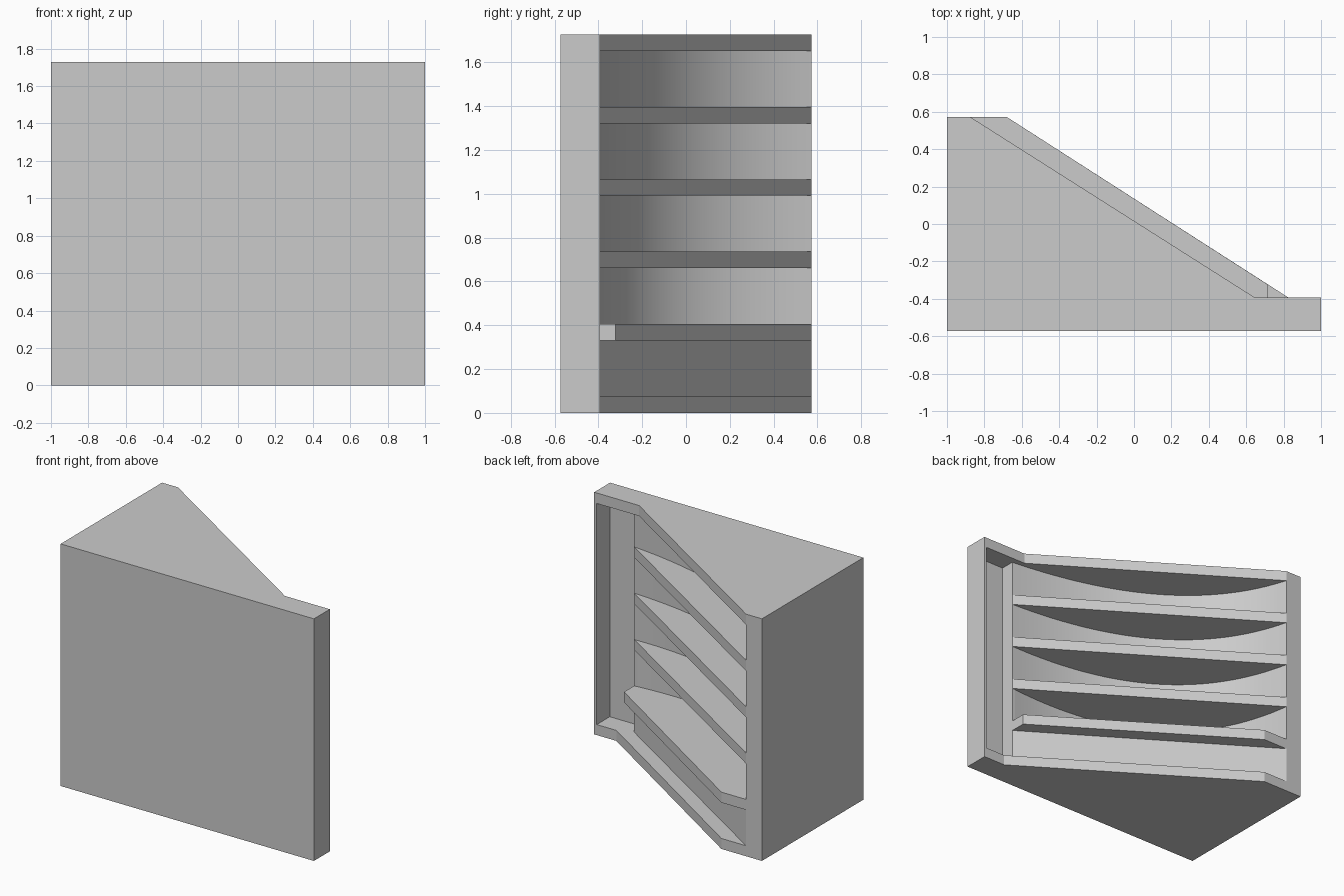
import bpy
import bmesh
import math
from mathutils import Vector

if "Cube" in bpy.data.objects:
    bpy.data.objects.remove(bpy.data.objects["Cube"], do_unlink=True)

# Single grey finish
grey = bpy.data.materials.new("light_grey")
grey.use_nodes = True
tone = (0.6, 0.6, 0.6, 1)
grey.diffuse_color = tone
grey.node_tree.nodes["Principled BSDF"].inputs["Base Color"].default_value = tone

DEPTH, HEIGHT = 0.572, 1.728
BOARD = 0.075                       # board thickness
INNER_Y = -0.54                     # inside of the front panel
LEFT = Vector((-0.875, DEPTH))      # ends of the diagonal shelf line
RIGHT = Vector((0.715, -0.437))


def prism(name, outline, z0, z1):
    """Extrude a plan outline between two heights."""
    bm = bmesh.new()
    face = bm.faces.new([bm.verts.new((p[0], p[1], z0)) for p in outline])
    top = bmesh.ops.extrude_face_region(bm, geom=[face])["geom"]
    verts = [v for v in top if isinstance(v, bmesh.types.BMVert)]
    bmesh.ops.translate(bm, vec=(0, 0, z1 - z0), verts=verts)
    bmesh.ops.recalc_face_normals(bm, faces=bm.faces)
    mesh = bpy.data.meshes.new(name)
    bm.to_mesh(mesh)
    bm.free()
    mesh.materials.append(grey)
    obj = bpy.data.objects.new(name, mesh)
    bpy.context.collection.objects.link(obj)
    return obj


def carve(target, outline, z0, z1):
    """Cut a prism out of the target and discard the cutter."""
    cutter = prism("cutter", outline, z0, z1)
    cutter.hide_render = True
    mod = target.modifiers.new("carve", "BOOLEAN")
    mod.operation, mod.solver, mod.object = "DIFFERENCE", "EXACT", cutter
    bpy.context.view_layer.objects.active = target
    bpy.ops.object.modifier_apply(modifier=mod.name)
    bpy.data.objects.remove(cutter, do_unlink=True)


# Cabinet shell: wide base, narrower top, hollow inside with an open recess
shell = prism("cabinet_shell", [(-1, -DEPTH), (1, -DEPTH), (1, -0.393), (0.825, -0.393),
                                (-0.68, DEPTH), (-1, DEPTH)], 0, HEIGHT)
slope = (RIGHT - LEFT) * 0.1
cut_start = LEFT - slope
cut_end = LEFT.lerp(RIGHT, (DEPTH + 0.393) / (LEFT.y - RIGHT.y))
carve(shell, [cut_start, cut_end, (1.2, -0.393), (1.2, 0.8), (cut_start.x, 0.8)],
      BOARD, HEIGHT + 0.1)
carve(shell, [(0.98, INNER_Y), (0.98, 0.8), (LEFT.x, 0.8), (LEFT.x, INNER_Y)],
      BOARD, HEIGHT - BOARD)

# Partition between the shelves and the end recess
prism("partition", [(0.69, INNER_Y), (0.716, INNER_Y), (0.716, RIGHT.y), (0.69, RIGHT.y)],
      BOARD, HEIGHT - BOARD)

# Shelves, the lowest one deeper than the rest
inner_corners = [(RIGHT.x, INNER_Y), (LEFT.x, INNER_Y)]
pitch = (HEIGHT - BOARD) / 5
for i in range(1, 5):
    z = i * pitch
    edge = [LEFT, (-0.68, DEPTH), (RIGHT.x, -0.323)] if i == 1 else [LEFT, RIGHT]
    name = "deep_shelf" if i == 1 else f"shelf_{i}"
    prism(name, edge + inner_corners, z, z + BOARD)

# Flat kick panel below the deep shelf
prism("kick_panel", [LEFT, RIGHT] + inner_corners, BOARD, pitch)

# Curved backs, deeper towards the bottom
pulls = [(-0.72, -0.58), (-0.65, -0.47), (-0.63, -0.38), (-0.61, -0.31)]
STEPS = 32
for i, pull in enumerate(pulls, 1):
    mid = Vector(pull)
    curve = []
    for s in range(STEPS + 1):
        t = s / STEPS
        curve.append(LEFT.lerp(mid, t).lerp(mid.lerp(RIGHT, t), t))
    back = prism(f"curved_back_{i}", curve + inner_corners, i * pitch + BOARD, (i + 1) * pitch)
    bpy.ops.object.select_all(action="DESELECT")
    back.select_set(True)
    bpy.context.view_layer.objects.active = back
    bpy.ops.object.shade_smooth_by_angle(angle=math.radians(25))
